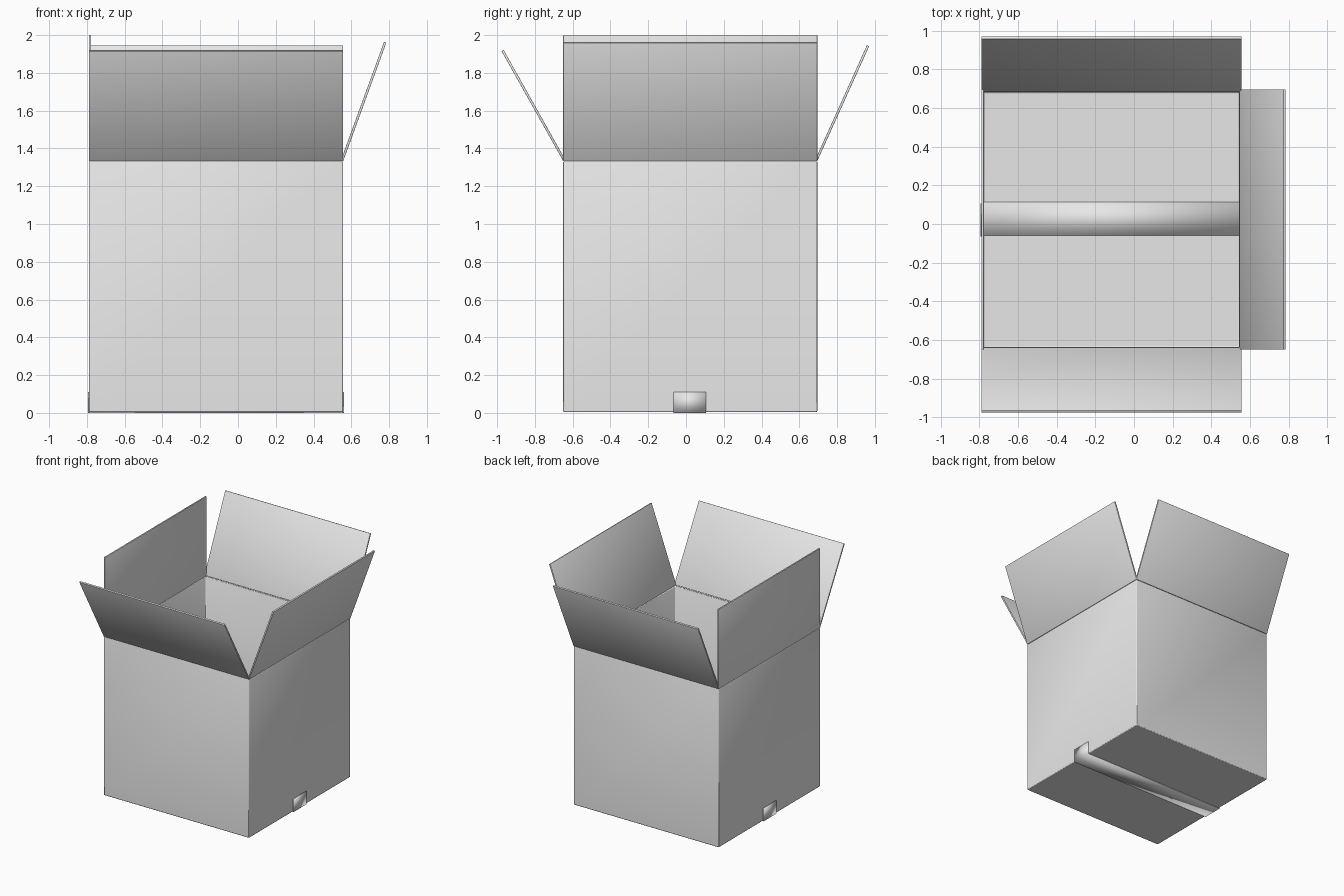
import bpy, bmesh
from math import sin, cos, radians
from mathutils import Vector

if "Cube" in bpy.data.objects:
    bpy.data.objects.remove(bpy.data.objects["Cube"])

X0, X1, Y0, Y1 = -0.79, 0.557, -0.65, 0.695   # carton footprint
BASE, TOP = 0.004, 1.333                      # carton bottom and rim
THICK, FLAP = 0.013, 0.667                    # board thickness, flap length

card = bpy.data.materials.new("plain grey card")
card.use_nodes = True
GREY = (0.8, 0.8, 0.8, 1)
card.diffuse_color = GREY
card.node_tree.nodes["Principled BSDF"].inputs["Base Color"].default_value = GREY


def sheet(name, verts, faces, thick=THICK, offset=-1, bevel=0.003):
    """Thin board: an outer surface thickened inward with softened edges."""
    mesh = bpy.data.meshes.new(name)
    mesh.from_pydata(verts, [], faces)
    mesh.materials.append(card)
    obj = bpy.data.objects.new(name, mesh)
    bpy.context.collection.objects.link(obj)
    solid = obj.modifiers.new("thickness", 'SOLIDIFY')
    solid.thickness, solid.offset = thick, offset
    solid.use_even_offset = True
    if bevel:
        soft = obj.modifiers.new("soft edges", 'BEVEL')
        soft.width, soft.segments = bevel, 2
    bpy.ops.object.select_all(action='DESELECT')
    obj.select_set(True)
    bpy.context.view_layer.objects.active = obj
    bpy.ops.object.shade_smooth_by_angle(angle=radians(40))
    return obj


# Open carton: four walls and a floor
corners = [(X0, Y0), (X1, Y0), (X1, Y1), (X0, Y1)]
verts = [(x, y, z) for z in (BASE, TOP) for x, y in corners]
walls = [(i, (i + 1) % 4, (i + 1) % 4 + 4, i + 4) for i in range(4)]
sheet("carton_body", verts, walls + [(3, 2, 1, 0)], bevel=0.006)

# Four flaps hinged on the rim, each leaning outward by its own angle
leans = {"front_flap": 29.3, "left_flap": 20, "back_flap": 24.3, "right_flap": 0}
for i, (name, lean) in enumerate(leans.items()):
    a = Vector((*corners[i], TOP))
    b = Vector((*corners[(i + 1) % 4], TOP))
    outward = (b - a).normalized().cross(Vector((0, 0, 1)))
    up = (outward * sin(radians(lean)) + Vector((0, 0, cos(radians(lean))))) * FLAP
    sheet(name, [a, b, b + up, a + up], [(0, 1, 2, 3)], bevel=0.002)


# Tape over the bottom seam, folded a little way up both side walls
def tape(name, path, y0, y1, thick):
    verts = [(x, y, z) for x, z in path for y in (y0, y1)]
    faces = [(2 * i, 2 * i + 1, 2 * i + 3, 2 * i + 2) for i in range(len(path) - 1)]
    return sheet(name, verts, faces, thick, 1, 0)


tape("bottom_tape", [(X0, 0.11), (X0, BASE), (X1, BASE), (X1, 0.11)], -0.065, 0.105, 0.004)

# Matching seam strip on the floor inside
IN = BASE + THICK
tape("inner_seam_strip", [(X1 - THICK, IN), (X0 + THICK, IN)], -0.06, 0.115, 0.003)
